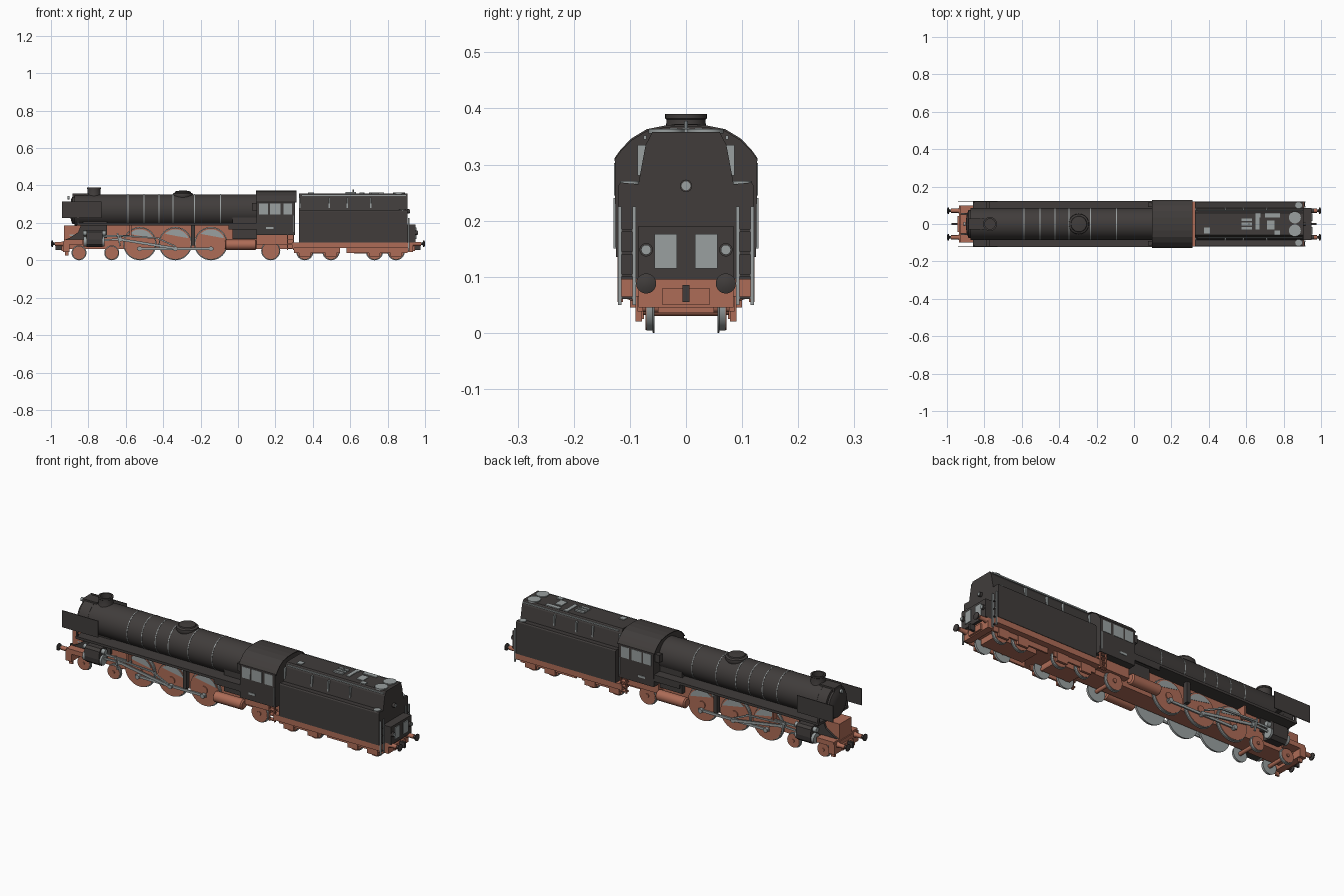
import bpy, bmesh, math
from mathutils import Matrix, Vector

if "Cube" in bpy.data.objects:
    bpy.data.objects.remove(bpy.data.objects["Cube"])

def mat(name, c):
    m = bpy.data.materials.new(name)
    m.diffuse_color = (*c, 1)
    m.use_nodes = True
    m.node_tree.nodes["Principled BSDF"].inputs["Base Color"].default_value = m.diffuse_color
    return m

BLACK = mat("soot_black", (0.052, 0.046, 0.044))
RED = mat("frame_red", (0.42, 0.15, 0.095))
GREY = mat("steel_grey", (0.32, 0.35, 0.35))
SIDES = (-1, 1)

def finish(name, bm, m, smooth=False):
    bmesh.ops.recalc_face_normals(bm, faces=bm.faces)
    me = bpy.data.meshes.new(name)
    bm.to_mesh(me)
    bm.free()
    me.materials.append(m)
    o = bpy.data.objects.new(name, me)
    bpy.context.collection.objects.link(o)
    if smooth:
        bpy.ops.object.select_all(action='DESELECT')
        o.select_set(True)
        bpy.context.view_layer.objects.active = o
        bpy.ops.object.shade_smooth_by_angle(angle=math.radians(35))
    return o

def box(name, m, x, y, z):
    """Box from (min, max) ranges."""
    bm = bmesh.new()
    bmesh.ops.create_cube(bm, size=1)
    for v in bm.verts:
        for i, r in enumerate((x, y, z)):
            v.co[i] = r[0] if v.co[i] < 0 else r[1]
    return finish(name, bm, m)

def pair(name, m, x, y, z):
    """Box on both sides, y given for the +y side."""
    for s in SIDES:
        box(name, m, x, sorted((s * y[0], s * y[1])), z)

def prism(name, m, pts, a, b, axis):
    """Extrude a profile: (y,z) along x, or (x,z) along y."""
    bm = bmesh.new()
    put = (lambda p, t: (t, p[0], p[1])) if axis == 'x' else (lambda p, t: (p[0], t, p[1]))
    lo = [bm.verts.new(put(p, a)) for p in pts]
    hi = [bm.verts.new(put(p, b)) for p in pts]
    bm.faces.new(lo)
    bm.faces.new(hi)
    n = len(pts)
    for i in range(n):
        j = (i + 1) % n
        bm.faces.new((lo[i], lo[j], hi[j], hi[i]))
    return finish(name, bm, m)

def lathe(name, m, pts, loc, d, n=32):
    """Spin (radius, distance) points around direction d."""
    bm = bmesh.new()
    M = Matrix.Translation(loc) @ Vector(d).to_track_quat('Z', 'Y').to_matrix().to_4x4()
    rings = [[bm.verts.new(M @ Vector((r * math.cos(k * math.tau / n), r * math.sin(k * math.tau / n), h)))
              for k in range(n)] for r, h in pts]
    for a, b in zip(rings, rings[1:]):
        for k in range(n):
            j = (k + 1) % n
            bm.faces.new((a[k], a[j], b[j], b[k]))
    bm.faces.new(rings[0])
    bm.faces.new(rings[-1])
    return finish(name, bm, m, True)

def cyl(name, m, r, loc, d, length, n=32):
    return lathe(name, m, [(r, 0), (r, length)], loc, d, n)

def rod(name, m, a, b, w, y):
    """Flat bar in the x-z plane on both sides."""
    a, b = Vector(a), Vector(b)
    n = Vector((-(b - a).y, (b - a).x)).normalized() * w / 2
    for s in SIDES:
        prism(name, m, [a + n, b + n, b - n, a - n], s * y, s * (y + 0.007), 'y')

def wheel(x, r, spoked=False):
    for s in SIDES:
        lathe("wheel_tyre", GREY, [(r + .004, 0), (r + .004, .003), (r, .004), (r, .014)], (x, s * .056, r + .004), (0, s, 0), 40)
        cyl("wheel_face", RED, r * .97, (x, s * .069, r + .004), (0, s, 0), .003, 40)
        cyl("wheel_hub", RED, r * .22, (x, s * .07, r + .004), (0, s, 0), .007, 16)
        if spoked:  # counterweight: upper circle segment
            pts = [(x + r * .9 * math.cos(t), r + .004 + r * .9 * math.sin(t))
                   for t in [math.radians(22 + i * 11.5) for i in range(11)]]
            prism("counterweight", GREY, pts, s * .071, s * .074, 'y')
    cyl("axle", RED, .01, (x, -.058, r + .004), (0, 1, 0), .116, 12)

# Boiler, smokebox door and bands
BZ, BR = .268, .085
lathe("boiler", BLACK, [(.03, -.012), (.055, -.008), (.074, 0), (.074, .01), (BR, .012), (BR, 1.0)], (-.885, 0, BZ), (1, 0, 0), 56)
for x in (-.82, -.59, -.505, -.425, -.35, -.235, -.095):
    cyl("boiler_band", GREY if x > -.8 else BLACK, BR + .0012, (x, 0, BZ), (1, 0, 0), .004, 56)
lathe("chimney", BLACK, [(.042, 0), (.036, .012), (.035, .045), (.037, .047), (.037, .055), (.028, .055), (.028, .02)], (-.77, 0, .335), (0, 0, 1))
lathe("steam_dome", BLACK, [(.05, 0), (.055, .012), (.053, .022), (.043, .027), (.041, .033), (.02, .037)], (-.295, 0, .335), (0, 0, 1), 36)
box("smokebox_top_plate", BLACK, (-.885, -.80), (-.03, .03), (.335, .356))

# Running boards, deflectors, front apron and saddle
box("running_board", BLACK, (-.86, .1), (-.124, .124), (.187, .2))
pair("running_board_skirt", BLACK, (-.05, .1), (.118, .124), (.165, .19))
pair("smoke_deflector", BLACK, (-.94, -.73), (.117, .121), (.225, .313))
pair("deflector_bracket", BLACK, (-.79, -.77), (.075, .118), (.235, .24))
pair("deflector_post", BLACK, (-.86, -.85), (.115, .12), (.195, .23))
prism("front_apron", BLACK, [(-.93, .108), (-.9, .12), (-.855, .15), (-.835, .2), (-.72, .2), (-.72, .108)], -.06, .06, 'y')
box("smokebox_saddle", BLACK, (-.83, -.70), (-.06, .06), (.12, .23))
box("front_step", GREY, (-.9, -.87), (-.05, .05), (.13, .137))
cyl("top_lamp", GREY, .01, (-.9, 0, .335), (-1, 0, 0), .012, 16)

# Locomotive frame
box("main_frame", RED, (-.93, .3), (-.05, .05), (.06, .187))
box("front_platform", RED, (-.93, -.83), (-.1, .1), (.085, .11))
pair("guard_iron", RED, (-.925, -.905), (.075, .085), (.025, .09))
box("firebox", BLACK, (-.03, .11), (-.075, .075), (.115, .25))
box("rear_frame", RED, (.1, .3), (-.085, .085), (.085, .135))

# Cylinders and air reservoirs
for s in SIDES:
    prism("cylinder_block", BLACK, [(s * .05, .08), (s * .1, .07), (s * .118, .085), (s * .122, .11), (s * .118, .15), (s * .105, .162), (s * .05, .162)], -.81, -.725, 'x')
    cyl("cylinder_cover", GREY, .026, (-.825, s * .092, .1), (1, 0, 0), .11, 24)
    cyl("valve_chest", GREY, .013, (-.83, s * .092, .145), (1, 0, 0), .125, 20)
    lathe("air_reservoir", RED, [(.02, 0), (.027, .006), (.027, .164), (.02, .17)], (-.07, s * .09, .083), (1, 0, 0), 24)
    cyl("crosshead_pin", GREY, .012, (-.63, s * .078, .112), (0, s, 0), .018, 16)

# Wheels
for x in (-.85, -.675):
    wheel(x, .036)
for x in (-.525, -.335, -.145):
    wheel(x, .085, True)
    for s in SIDES:
        cyl("crank_pin", GREY, .012, (x, s * .072, .062), (0, s, 0), .02, 16)
wheel(.175, .047)
for x in (.357, .497, .73, .845):
    wheel(x, .042)

# Rods and valve gear
rod("coupling_rod", GREY, (-.54, .062), (-.13, .062), .013, .077)
rod("connecting_rod", GREY, (-.64, .113), (-.325, .062), .014, .086)
rod("slide_bar", GREY, (-.725, .13), (-.56, .13), .01, .084)
rod("piston_rod", GREY, (-.725, .108), (-.63, .112), .01, .086)
rod("radius_rod", GREY, (-.65, .132), (-.42, .118), .008, .095)
rod("eccentric_rod", GREY, (-.335, .075), (-.43, .118), .008, .095)
rod("combination_lever", GREY, (-.645, .145), (-.63, .075), .008, .097)
pair("motion_bracket", BLACK, (-.25, -.23), (.075, .1), (.08, .19))
pair("motion_plate", RED, (-.58, -.57), (.05, .1), (.125, .19))

# Cab with arched roof, windows and plates
arc = [(.127, .308), (.117, .322), (.098, .342), (.07, .359), (.035, .366)]
prism("cab", BLACK, [(-.125, .135)] + [(-y, z) for y, z in arc] + [(0, .368)] + arc[::-1] + [(.125, .135)], .1, .305, 'x')
prism("cab_roof", BLACK, [(-y, z) for y, z in arc] + [(0, .368)] + arc[::-1]
      + [(y, z + .004) for y, z in arc] + [(0, .372)] + [(-y, z + .004) for y, z in arc[::-1]], .095, .312, 'x')
for x in ((.113, .16), (.17, .228), (.243, .29)):
    pair("cab_window", GREY, x, (.12, .1285), (.245, .303))
pair("number_plate", GREY, (.15, .19), (.12, .128), (.166, .177))
pair("cab_front_fitting", BLACK, (.075, .1), (.09, .115), (.265, .305))
pair("cab_handrail", GREY, (.296, .3), (.124, .129), (.15, .24))
for x in (.262, .294):
    pair("ladder_rail", RED, (x, x + .006), (.112, .122), (.055, .15))
for z in (.06, .085, .11, .135):
    pair("ladder_step", RED, (.262, .3), (.1, .122), (z, z + .005))

# Tender body
prism("tender_body", BLACK, [(-.121, .095), (-.121, .262), (-.117, .268), (-.085, .265), (-.072, .335), (-.06, .358),
      (.06, .358), (.072, .335), (.085, .265), (.117, .268), (.121, .262), (.121, .095)], .325, .905, 'x')
for x in (.33, .487, .583, .71):
    pair("coal_bunker_rib", GREY, (x - .004, x + .004), (.07, .086), (.28, .335))
pair("bunker_rail", GREY, (.34, .9), (.07, .076), (.345, .352))
# Tender roof fittings
box("roof_hatch", GREY, (.375, .405), (-.05, -.02), (.357, .362))
for y in (-.022, 0, .022):
    box("roof_step", GREY, (.575, .63), (y - .007, y + .007), (.357, .365))
cyl("roof_valve", GREY, .004, (.615, 0, .357), (0, 0, 1), .021, 10)
for x in ((.65, .675), (.7, .78)):
    box("hatch_frame", GREY, x, (.035, .058), (.357, .362))
    box("hatch_frame", GREY, (x[0] + .05, x[1]), (-.058, -.035), (.357, .362)) if x[0] > .69 else None
box("hatch_frame", GREY, (.65, .67), (-.03, .058), (.357, .362))
box("hatch_cover", GREY, (.71, .75), (-.03, .02), (.357, .362))
for s in SIDES:
    cyl("water_lid", GREY, .032, (.86, s * .035, .355), (0, 0, 1), .008, 24)
    cyl("corner_lid", GREY, .018, (.88, s * .1, .262), (0, 0, 1), .009, 20)

# Tender rear: cabinet, lamps and handrails
box("rear_cabinet", BLACK, (.9, .95), (-.085, .085), (.095, .19))
for s in SIDES:
    box("rear_panel", GREY, (.94, .954), sorted((s * .016, s * .056)), (.115, .176))
    cyl("rear_lamp", BLACK, .012, (.945, s * .071, .148), (1, 0, 0), .015, 16)
    cyl("rear_lamp_glass", GREY, .009, (.96, s * .071, .148), (1, 0, 0), .003, 16)
cyl("upper_lamp", BLACK, .011, (.9, 0, .262), (1, 0, 0), .018, 16)
cyl("upper_lamp_glass", GREY, .008, (.918, 0, .262), (1, 0, 0), .002, 16)
for y in (.092, .118):
    pair("rear_ladder_rail", GREY, (.91, .917), (y - .003, y + .003), (.05, .225))
for z in (.06, .1, .14, .18):
    pair("rear_ladder_rung", BLACK, (.91, .915), (.09, .12), (z, z + .005))

# Tender frame and bogies
box("tender_frame", RED, (.29, .91), (-.119, .119), (.065, .096))
for a, b, cs in ((.3, .545, (.357, .497)), (.58, .905, (.73, .845))):
    pair("bogie_side", RED, (a, b), (.077, .086), (.038, .075))
    box("bogie_centre", RED, (a + .04, b - .04), (-.05, .05), (.035, .07))
    for c in cs:
        pair("axle_box", RED, (c - .03, c + .03), (.078, .09), (.02, .07))

# Buffer beams, buffers and couplings at both ends
for s in SIDES:
    box("buffer_beam", RED, sorted((s * .9, s * .935)), (-.1 if s < 0 else -.085, .1 if s < 0 else .085), (.045, .1))
    box("coupling_box", RED, sorted((s * .93, s * .945)), (-.042, .042), (.05, .08))
    box("coupling_hook", BLACK, sorted((s * .945, s * .975)), (-.006, .006), (.055, .085))
    for t in SIDES:
        lathe("buffer_shank", RED, [(.015, 0), (.011, .012), (.011, .045)], (s * .933, t * .071, .088), (s, 0, 0), 16)
        lathe("buffer_head", BLACK, [(.007, 0), (.007, .01), (.018, .014), (.018, .019), (.008, .023)], (s * .977, t * .071, .088), (s, 0, 0), 20)
